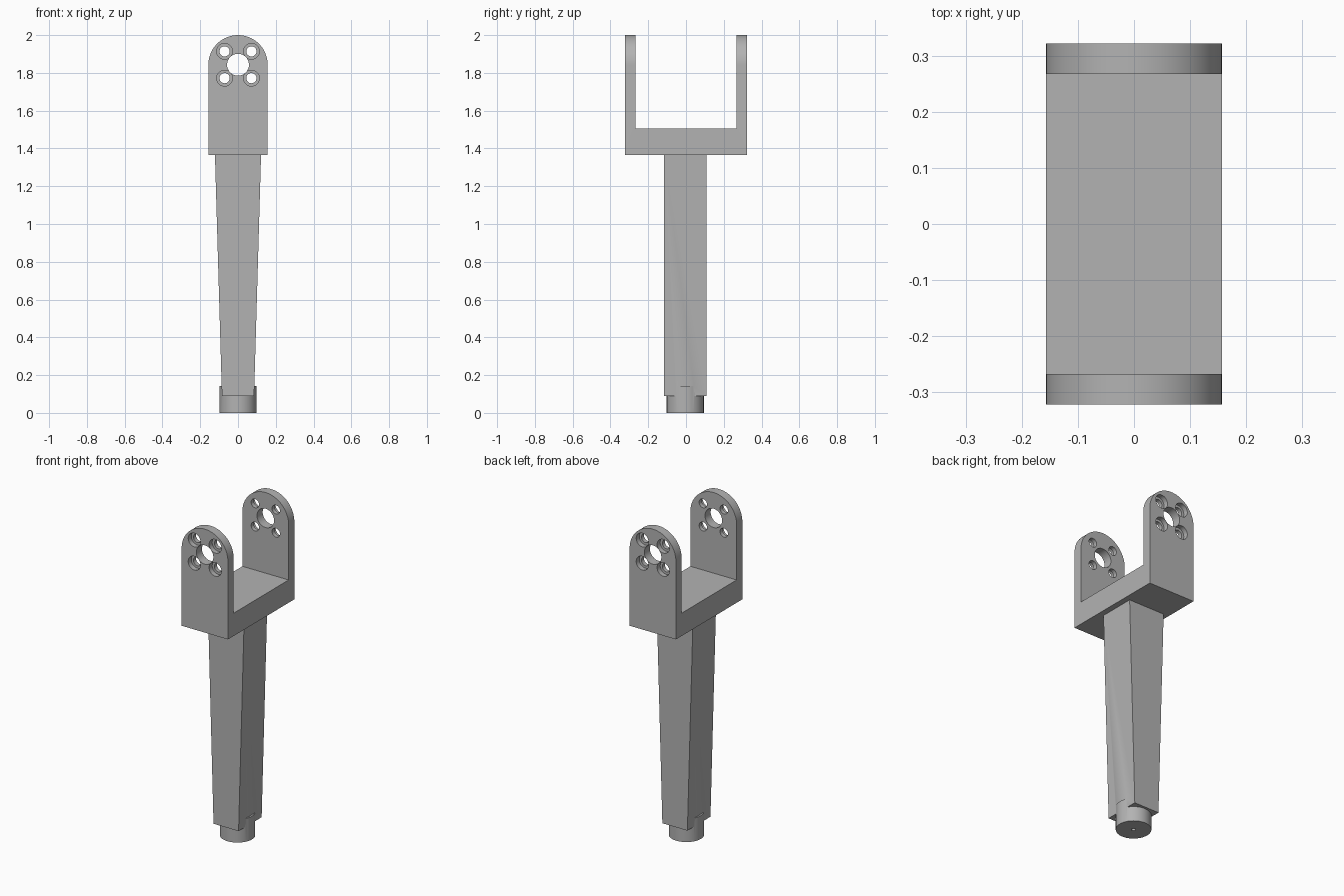
import bpy, bmesh, math
from mathutils import Matrix

if "Cube" in bpy.data.objects:
    bpy.data.objects.remove(bpy.data.objects["Cube"])

metal = bpy.data.materials.new("plain grey")
metal.use_nodes = True
GREY = (0.45, 0.45, 0.45, 1)
metal.diffuse_color = GREY
metal.node_tree.nodes["Principled BSDF"].inputs["Base Color"].default_value = GREY

HALF_W, HALF_D, INNER = 0.157, 0.322, 0.267
BASE, FLOOR, PIVOT = 1.365, 1.505, 1.843
OFFSET_Y = -0.004


def finish(bm, name):
    bmesh.ops.recalc_face_normals(bm, faces=bm.faces)
    mesh = bpy.data.meshes.new(name)
    bm.to_mesh(mesh)
    bm.free()
    mesh.materials.append(metal)
    obj = bpy.data.objects.new(name, mesh)
    bpy.context.collection.objects.link(obj)
    return obj


def prism(name, outline, y0, y1):
    """Extrude an x-z outline along y."""
    bm = bmesh.new()
    face = bm.faces.new([bm.verts.new((x, y0, z)) for x, z in outline])
    out = bmesh.ops.extrude_face_region(bm, geom=[face])
    moved = [v for v in out["geom"] if isinstance(v, bmesh.types.BMVert)]
    bmesh.ops.translate(bm, verts=moved, vec=(0, y1 - y0, 0))
    return finish(bm, name)


def cylinder(name, radius, length, centre, along_y=False, segments=48):
    bm = bmesh.new()
    turn = Matrix.Rotation(math.pi / 2, 4, 'X') if along_y else Matrix()
    bmesh.ops.create_cone(bm, cap_ends=True, segments=segments, radius1=radius,
                          radius2=radius, depth=length,
                          matrix=Matrix.Translation(centre) @ turn)
    return finish(bm, name)


def cut(obj, cutter, operation='DIFFERENCE'):
    mod = obj.modifiers.new(cutter.name, 'BOOLEAN')
    mod.object, mod.operation, mod.solver = cutter, operation, 'EXACT'
    bpy.context.view_layer.objects.active = obj
    bpy.ops.object.modifier_apply(modifier=mod.name)
    bpy.data.objects.remove(cutter)


# Round-topped yoke block, hollowed between the two ears
arc = [(HALF_W * math.cos(math.pi * i / 48), PIVOT + HALF_W * math.sin(math.pi * i / 48))
       for i in range(49)]
yoke = prism("yoke", [(-HALF_W, BASE), (HALF_W, BASE)] + arc, -HALF_D, HALF_D)
cut(yoke, prism("yoke_gap", [(-1, FLOOR), (1, FLOOR), (1, 3), (-1, 3)], -INNER, INNER))

# Pivot bore and four counterbored bolt holes through both ears
cut(yoke, cylinder("pivot_bore", 0.058, 1, (0, 0, PIVOT), True))
for x in (-0.071, 0.071):
    for dz in (-0.071, 0.071):
        cut(yoke, cylinder("bolt_hole", 0.027, 1, (x, 0, PIVOT + dz), True, 32))
        for side in (-1, 1):
            cut(yoke, cylinder("counterbore", 0.042, 0.06,
                               (x, side * HALF_D, PIVOT + dz), True, 32))

# Tapered shank joined to the round foot
shank = prism("shank", [(-0.085, 0.09), (0.085, 0.09), (0.122, BASE), (-0.122, BASE)],
              OFFSET_Y - 0.112, OFFSET_Y + 0.112)
foot = cylinder("foot", 0.098, 0.143, (0, OFFSET_Y, 0.0715), segments=64)
cut(shank, foot, 'UNION')
cut(shank, cylinder("centre_hole", 0.012, 0.14, (0, OFFSET_Y, 0), segments=24))

# Rounded faces shade smoothly, edges stay crisp
for obj in (yoke, shank):
    bpy.ops.object.select_all(action='DESELECT')
    obj.select_set(True)
    bpy.context.view_layer.objects.active = obj
    bpy.ops.object.shade_smooth_by_angle(angle=math.radians(30))
